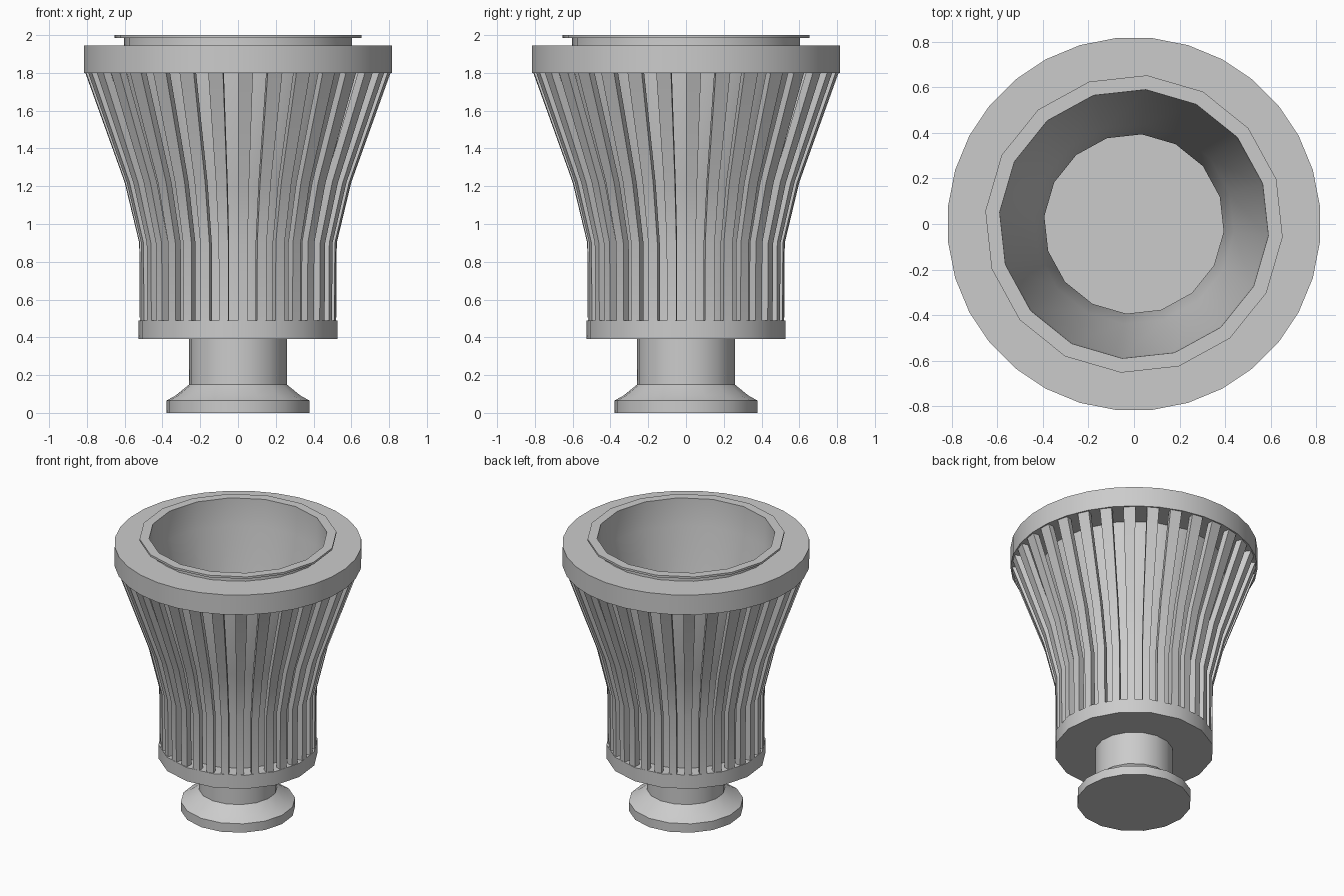
import bpy, bmesh
from math import sin, cos, radians, pi

if "Cube" in bpy.data.objects:
    bpy.data.objects.remove(bpy.data.objects["Cube"])


def finish(name, bm, smooth):
    bmesh.ops.recalc_face_normals(bm, faces=bm.faces)
    me = bpy.data.meshes.new(name)
    bm.to_mesh(me)
    bm.free()
    ob = bpy.data.objects.new(name, me)
    bpy.context.collection.objects.link(ob)
    if smooth:
        bpy.ops.object.select_all(action='DESELECT')
        bpy.context.view_layer.objects.active = ob
        ob.select_set(True)
        bpy.ops.object.shade_smooth_by_angle(angle=radians(32))
    return ob


def lathe(name, profile, sides, phase, closed=False, smooth=True):
    """Turn (radius, z) points; open profiles get their ends capped."""
    bm = bmesh.new()
    rings = [[bm.verts.new((r * cos(phase + 2 * pi * i / sides),
                            r * sin(phase + 2 * pi * i / sides), z))
              for i in range(sides)] for r, z in profile]
    pairs = list(zip(rings, rings[1:]))
    if closed:
        pairs.append((rings[-1], rings[0]))
    for a, b in pairs:
        for i in range(sides):
            j = (i + 1) % sides
            bm.faces.new((a[i], a[j], b[j], b[i]))
    if not closed:
        bm.faces.new(rings[0])
        bm.faces.new(rings[-1])
    return finish(name, bm, smooth)


PH = radians(-5)
HALF = pi / 32

# Turned foot and stem
lathe("foot", [(0.38, 0), (0.38, 0.065), (0.33, 0.093), (0.26, 0.15), (0.26, 0.40)], 16, PH)

# Lower collar that carries the slats
lathe("lower_collar", [(0.53, 0.39), (0.53, 0.49)], 16, PH)

# Cup with thin flared rim, hollow inside
lathe("cup", [(0.42, 0.48), (0.42, 0.90), (0.47, 1.20), (0.615, 1.80), (0.605, 1.945),
              (0.605, 1.985), (0.655, 1.985), (0.655, 2.0), (0.592, 2.0),
              (0.585, 1.80), (0.44, 1.20), (0.395, 0.90), (0.395, 0.50)], 16, PH)

# Upper collar
lathe("upper_collar", [(0.60, 1.80), (0.82, 1.80), (0.82, 1.945), (0.60, 1.945)],
      32, HALF, closed=True)

# Ring of 32 bent slats, each as wide as the gap beside it
bm = bmesh.new()
path = [(0.52, 0.485), (0.523, 0.90), (0.60, 1.22), (0.81, 1.805)]
THICK = 0.045
for k in range(32):
    a0 = 2 * pi * k / 32
    a1 = a0 + HALF
    sections = [[bm.verts.new((r * cos(a), r * sin(a), z))
                 for r, a in ((R, a0), (R, a1), (R - THICK, a1), (R - THICK, a0))]
                for R, z in path]
    for s, t in zip(sections, sections[1:]):
        for i in range(4):
            j = (i + 1) % 4
            bm.faces.new((s[i], s[j], t[j], t[i]))
    bm.faces.new(sections[0])
    bm.faces.new(sections[-1])
finish("slats", bm, True)
